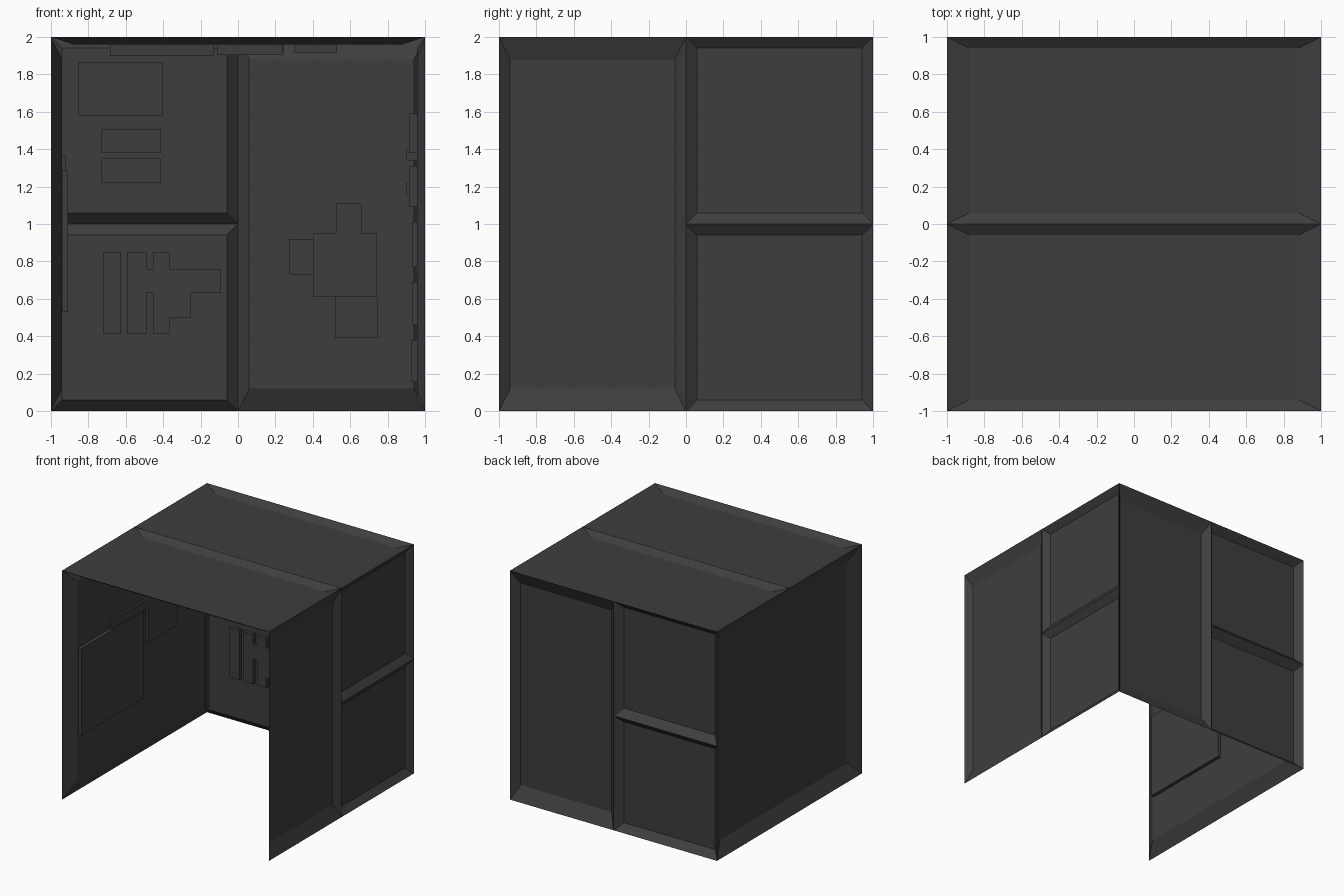
import bpy, bmesh
from mathutils import Vector

if "Cube" in bpy.data.objects:
    bpy.data.objects.remove(bpy.data.objects["Cube"])

grey = bpy.data.materials.new("charcoal_grey")
grey.diffuse_color = (0.048, 0.048, 0.048, 1)
grey.use_nodes = True
grey.node_tree.nodes["Principled BSDF"].inputs["Base Color"].default_value = grey.diffuse_color


def finish(name, bm, inward):
    """Point the mean normal into the room and make an object."""
    bm.normal_update()
    if sum((f.normal * f.calc_area() for f in bm.faces), Vector()).dot(inward) < 0:
        bmesh.ops.reverse_faces(bm, faces=bm.faces[:])
    me = bpy.data.meshes.new(name)
    bm.to_mesh(me)
    bm.free()
    me.materials.append(grey)
    bpy.context.collection.objects.link(bpy.data.objects.new(name, me))


# Each wall: map (u, v, depth into the room) to space, inward direction, sheet depth
WALLS = {
    "back": (lambda u, v, d: (u, 1 - d, v), Vector((0, -1, 0)), 0.06),
    "right": (lambda u, v, d: (1 - d, u, v), Vector((-1, 0, 0)), 0.043),
    "left": (lambda u, v, d: (-1 + d, u, v), Vector((1, 0, 0)), 0.06),
    "roof": (lambda u, v, d: (u, v, 2 - d), Vector((0, 0, -1)), 0.04),
}


def rect(u0, u1, v0, v1):
    return [(u0, v0), (u1, v0), (u1, v1), (u0, v1)]


def loft(name, wall, base, top, d0, d1):
    """Open-backed raised sheet: sides between two outlines plus a top face."""
    pos, inward, _ = WALLS[wall]
    bm = bmesh.new()
    a = [bm.verts.new(pos(u, v, d0)) for u, v in base]
    b = [bm.verts.new(pos(u, v, d1)) for u, v in top]
    n = len(a)
    for i in range(n):
        j = (i + 1) % n
        bm.faces.new((a[i], a[j], b[j], b[i]))
    bm.faces.new(b)
    finish(name, bm, inward)


def panel(name, wall, u0, u1, v0, v1):
    bu, bv = 0.06 * (u1 - u0), 0.06 * (v1 - v0)
    loft(name, wall, rect(u0, u1, v0, v1),
         rect(u0 + bu, u1 - bu, v0 + bv, v1 - bv), 0, WALLS[wall][2])


def plate(name, wall, outline, height):
    d = WALLS[wall][2]
    loft(name, wall, outline, outline, d, d + height)


# Wall and roof panels
panel("back_tall_panel", "back", 0, 1, 0, 2)
panel("right_tall_panel", "right", -1, 0, 0, 2)
panel("left_panel", "left", -1, 1, 0, 2)
for k, label in enumerate(("lower", "upper")):
    panel("back_%s_panel" % label, "back", -1, 0, k, k + 1)
    panel("right_%s_panel" % label, "right", 0, 1, k, k + 1)
for k, label in enumerate(("front", "rear")):
    panel("roof_%s_panel" % label, "roof", -1, 1, k - 1, k)

# Raised plates inside: u range, v range, height
PLATES = {
    "back": [(-.855, -.4, 1.58, 1.865, .03), (-.73, -.415, 1.38, 1.505, .03),
             (-.73, -.415, 1.22, 1.35, .03), (-.72, -.625, .415, .85, .03),
             (.4, .74, .61, .95, .035), (.525, .66, .95, 1.11, .034),
             (.275, .4, .73, .92, .025), (.52, .745, .39, .61, .025)],
    "left": [(-.86, 0, .53, 1.29, .03), (-.43, .07, 1.29, 1.365, .02),
             (.07, .48, .98, 1.365, .02)],
    "right": [(.25, .6, 1.38, 1.59, .042), (.25, .6, 1.09, 1.31, .042),
              (.66, .76, 1.34, 1.40, .055), (.66, .76, 1.15, 1.22, .055),
              (-.7, -.3, .77, 1.01, .027), (-.6, -.4, .46, .69, .027),
              (.3, .6, .155, .38, .03)],
    "roof": [(-.685, -.13, -.65, -.3, .063), (-.11, .24, -.6, -.4, .057),
             (.01, .245, .3, .6, .043), (.3, .53, .3, .6, .043)],
}
for wall, rows in PLATES.items():
    for i, (u0, u1, v0, v1, h) in enumerate(rows):
        plate("%s_plate_%d" % (wall, i + 1), wall, rect(u0, u1, v0, v1), h)

# Stepped plate on the lower back panel
plate("back_stepped_plate", "back",
      [(-.59, .415), (-.49, .415), (-.49, .63), (-.455, .63), (-.455, .415),
       (-.365, .415), (-.365, .5), (-.25, .5), (-.25, .63), (-.09, .63),
       (-.09, .76), (-.365, .76), (-.365, .85), (-.455, .85), (-.455, .76),
       (-.49, .76), (-.49, .85), (-.59, .85)], .03)
